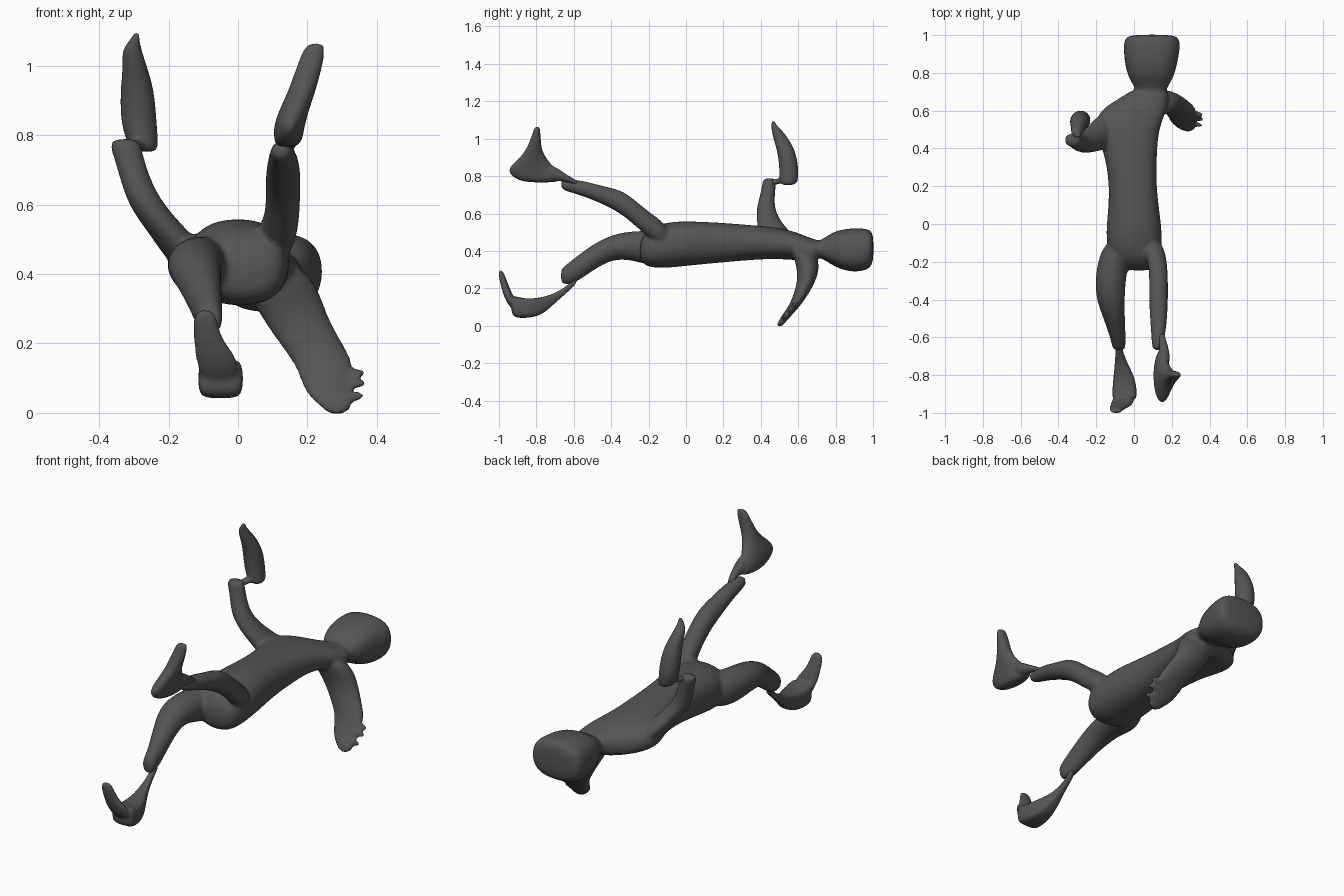
import bpy, bmesh, math

skin = bpy.data.materials.new("dark_grey")
skin.diffuse_color = (0.09, 0.09, 0.09, 1)
SIDES = 16


def loft(bm, axis, rows, power=2.0):
    """Rows: (position on axis, centre u, centre v, half u, half v); u, v are the other axes in xyz order."""
    rings = []
    for p, cu, cv, hu, hv in rows:
        ring = []
        for i in range(SIDES):
            a = 2 * math.pi * i / SIDES
            c, s = math.cos(a), math.sin(a)
            u = cu + hu * math.copysign(abs(c) ** (2 / power), c)
            v = cv + hv * math.copysign(abs(s) ** (2 / power), s)
            ring.append(bm.verts.new({'X': (p, u, v), 'Y': (u, p, v), 'Z': (u, v, p)}[axis]))
        rings.append(ring)
    for r, q in zip(rings, rings[1:]):
        for i in range(SIDES):
            j = (i + 1) % SIDES
            bm.faces.new((r[i], r[j], q[j], q[i]))
    bm.faces.new(rings[0][::-1])
    bm.faces.new(rings[-1])


def make(name, lofts, voxel):
    """Several overlapping lofts fused into one smooth skin."""
    bm = bmesh.new()
    for args in lofts:
        part = bmesh.new()
        loft(part, *args)
        bmesh.ops.recalc_face_normals(part, faces=part.faces[:])
        tmp = bpy.data.meshes.new("tmp")
        part.to_mesh(tmp)
        part.free()
        bm.from_mesh(tmp)
        bpy.data.meshes.remove(tmp)
    me = bpy.data.meshes.new(name)
    bm.to_mesh(me)
    bm.free()
    me.materials.append(skin)
    ob = bpy.data.objects.new(name, me)
    bpy.context.collection.objects.link(ob)
    sub = ob.modifiers.new("round", 'SUBSURF')
    sub.levels = sub.render_levels = 2
    rem = ob.modifiers.new("fuse", 'REMESH')
    rem.mode = 'VOXEL'
    rem.voxel_size = voxel
    rem.use_smooth_shade = True
    smo = ob.modifiers.new("blend", 'SMOOTH')
    smo.factor = 0.5
    smo.iterations = 4
    return ob


# Torso running into neck and head
torso = ('Y', [(-.25, .03, .40, .08, .06), (-.19, .01, .42, .14, .115), (-.08, 0, .433, .15, .125),
               (0, 0, .44, .148, .122), (.2, -.005, .445, .122, .108), (.4, -.02, .445, .145, .09),
               (.5, -.04, .44, .175, .085), (.6, -.01, .425, .185, .075), (.67, .06, .40, .13, .065),
               (.72, .09, .41, .09, .052)], 2.3)
head = ('Y', [(.69, .09, .41, .08, .045), (.73, .09, .41, .09, .05), (.78, .09, .412, .125, .09),
              (.86, .09, .405, .143, .118), (.94, .095, .405, .153, .118), (.985, .095, .412, .147, .105),
              (1.003, .095, .415, .11, .07)], 2.6)

# Thighs and shins
raised_leg = ('Y', [(-.08, .09, .46, .06, .07), (-.2, .125, .54, .052, .07), (-.28, .13, .61, .05, .07),
                    (-.35, .13, .665, .052, .065), (-.45, .13, .70, .05, .048), (-.55, .13, .735, .042, .043),
                    (-.64, .125, .752, .032, .034), (-.67, .125, .757, .025, .025)])
lower_leg = ('Y', [(-.08, -.07, .42, .08, .09), (-.2, -.11, .415, .085, .095), (-.3, -.125, .43, .082, .077),
                   (-.4, -.125, .42, .077, .067), (-.5, -.105, .365, .058, .072), (-.6, -.085, .29, .042, .07),
                   (-.65, -.08, .27, .036, .052), (-.67, -.08, .265, .028, .035)])

# Arms
raised_arm = ('Z', [(.40, -.10, .5, .07, .09), (.46, -.15, .5, .07, .1), (.52, -.20, .46, .06, .08),
                    (.58, -.25, .435, .055, .06), (.64, -.285, .425, .047, .048), (.72, -.31, .44, .043, .038),
                    (.77, -.325, .445, .047, .038), (.79, -.325, .447, .038, .03)])
lower_arm = ('Z', [(.44, .09, .60, .08, .05), (.36, .125, .645, .11, .068), (.28, .16, .655, .097, .057),
                   (.2, .21, .63, .093, .044), (.14, .25, .60, .088, .036), (.10, .25, .575, .075, .03),
                   (.05, .265, .535, .07, .026), (.015, .285, .508, .045, .02), (-.005, .285, .5, .025, .014)])
fingers = [('X', [(.27, y, z, .018, .016), (.33, y, z + .005, .017, .015), (tip, y - .01, z + .008, .012, .012)])
           for y, z, tip in ((.585, .108, .37), (.562, .078, .372), (.53, .042, .365))]
make("body", [torso, head, raised_leg, lower_leg, raised_arm, lower_arm] + fingers, .01)

# Raised forearm with its narrow elbow link
make("raised_forearm", [
    ('Z', [(.75, -.26, .545, .03, .042), (.78, -.277, .55, .048, .052), (.85, -.287, .55, .053, .052),
           (.93, -.29, .538, .05, .05), (1.0, -.297, .508, .035, .042), (1.045, -.307, .485, .03, .028),
           (1.075, -.297, .468, .014, .014), (1.098, -.291, .466, .008, .01)]),
    ('Y', [(.44, -.315, .765, .025, .018), (.5, -.29, .772, .02, .014), (.55, -.28, .785, .025, .018)]),
], .007)

# Raised foot: a thin tilted wedge pointing up
make("raised_foot", [
    ('Z', [(.765, .14, -.77, .03, .08), (.785, .145, -.785, .042, .135), (.83, .147, -.827, .046, .138),
           (.88, .165, -.822, .043, .09), (.93, .185, -.815, .04, .045), (1.0, .207, -.803, .038, .027),
           (1.05, .22, -.797, .032, .017), (1.065, .225, -.795, .02, .012)]),
    ('Y', [(-.57, .14, .755, .02, .016), (-.62, .155, .782, .018, .015), (-.68, .16, .805, .03, .033),
           (-.75, .158, .83, .035, .05)]),
], .007)

# Lower foot: thin ankle, square sole, toes curling up
make("lower_foot", [
    ('Y', [(-.58, -.08, .25, .02, .02), (-.63, -.08, .20, .014, .018), (-.69, -.077, .155, .022, .024),
           (-.75, -.065, .115, .038, .042), (-.80, -.055, .098, .053, .05), (-.86, -.05, .092, .064, .052),
           (-.91, -.05, .1, .066, .058), (-.935, -.05, .11, .06, .05)], 4),
    ('Z', [(.08, -.05, -.905, .055, .025), (.14, -.058, -.94, .06, .027), (.175, -.07, -.955, .057, .024),
           (.21, -.085, -.967, .042, .022), (.26, -.095, -.983, .037, .018), (.298, -.095, -.992, .026, .012)]),
], .007)
